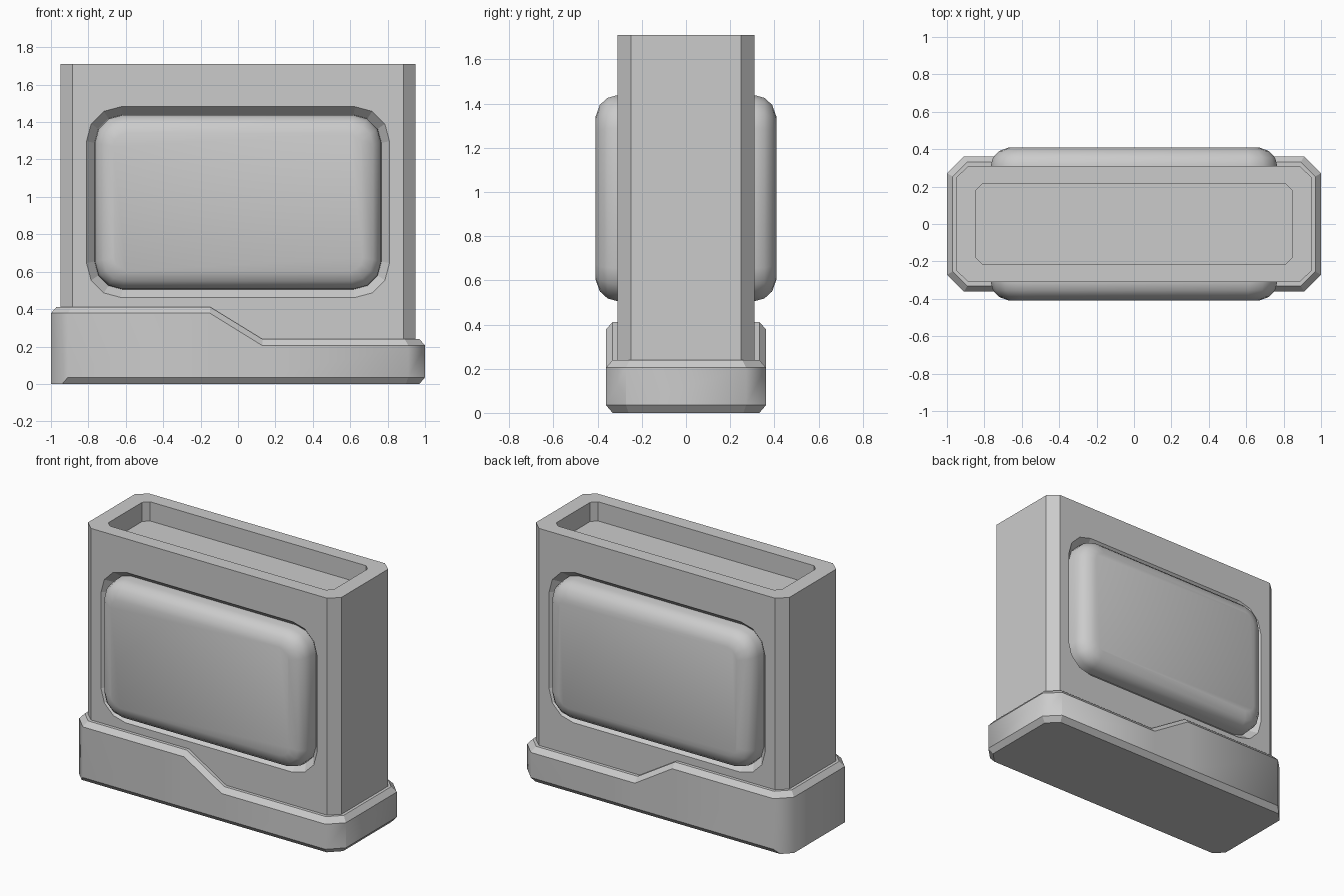
import bpy, bmesh, math
from mathutils import Vector

cube = bpy.data.objects.get("Cube")
if cube:
    bpy.data.objects.remove(cube, do_unlink=True)

grey = bpy.data.materials.new("light grey")
grey.use_nodes = True
colour = (0.6, 0.6, 0.6, 1)
grey.diffuse_color = colour
grey.node_tree.nodes["Principled BSDF"].inputs["Base Color"].default_value = colour


def rounded(w, h, rx, ry, seg):
    """Outline of a rectangle with half sizes w, h and cut or round corners."""
    pts = []
    for quarter, (sx, sy) in enumerate([(1, 1), (-1, 1), (-1, -1), (1, -1)]):
        for i in range(seg + 1):
            a = (quarter + i / seg) * math.pi / 2
            pts.append((sx * (w - rx) + rx * math.cos(a), sy * (h - ry) + ry * math.sin(a)))
    return pts


def loft(name, loops, cap_last=True):
    """Skin a stack of matching loops into a closed solid."""
    bm = bmesh.new()
    rings = [[bm.verts.new(p) for p in loop] for loop in loops]
    for a, b in zip(rings, rings[1:]):
        for i in range(len(a)):
            j = (i + 1) % len(a)
            bm.faces.new((a[i], a[j], b[j], b[i]))
    bm.faces.new(rings[0])
    if cap_last:
        bm.faces.new(rings[-1])
    bmesh.ops.recalc_face_normals(bm, faces=bm.faces)
    mesh = bpy.data.meshes.new(name)
    bm.to_mesh(mesh)
    bm.free()
    obj = bpy.data.objects.new(name, mesh)
    bpy.context.collection.objects.link(obj)
    mesh.materials.append(grey)
    return obj


def flat(outline, z):
    return [(x, y, z) for x, y in outline]


def upright(outline, y, z):
    return [(x, y, z + h) for x, h in outline]


# Main body: chamfered block with an open well in the top
shell = rounded(0.95, 0.31, 0.065, 0.06, 1)
well = rounded(0.845, 0.215, 0.035, 0.035, 1)
body = loft("body", [flat(shell, 0.1), flat(shell, 1.71), flat(well, 1.71), flat(well, 1.58)])

# Sloped recess and cushioned panel on each broad side
MID = 0.972
for side, label in ((-1, "front"), (1, "back")):
    def panel_loop(inset, depth, w=0.767, h=0.467, r=0.15):
        radius = max(r - inset * 0.8, 0.03)
        return upright(rounded(w - inset, h - inset, radius, radius, 3), side * depth, MID)

    cutter = loft(label + "_recess_cutter", [
        panel_loop(0, 0.26),
        panel_loop(-0.043, 0.31),
        panel_loop(-0.043, 0.36)])
    cutter.hide_render = True
    cutter.hide_viewport = True
    mod = body.modifiers.new(label + " recess", "BOOLEAN")
    mod.object = cutter
    mod.operation = "DIFFERENCE"
    mod.solver = "EXACT"

    panel = loft(label + "_panel", [
        panel_loop(0, 0.25), panel_loop(0.002, 0.315), panel_loop(0.013, 0.355),
        panel_loop(0.045, 0.39), panel_loop(0.1, 0.41)])
    for f in panel.data.polygons:
        f.use_smooth = True
    for e in panel.data.edges:
        ends = [panel.data.vertices[v].co for v in e.vertices]
        if all(abs(v.y) < 0.26 for v in ends):
            e.use_edge_sharp = True

# Base collar: high at the right end, stepping down to the left
STEP_A, STEP_B = -0.15, 0.13


def collar_outline(inset):
    w, d, c = 1 - inset, 0.362 - inset, 0.09 - inset * 0.4
    half = [(w, d - c), (w - c, d), (STEP_B, d), (STEP_A, d), (c - w, d), (-w, d - c)]
    return half + [(x, -y) for x, y in reversed(half)]


def rim(inset, high, low):
    return [(x, y, high if x <= STEP_A else low) for x, y in collar_outline(inset)]


base = loft("base_collar", [flat(collar_outline(0), 0), rim(0, 0.378, 0.205), rim(0.03, 0.412, 0.24)],
            cap_last=False)
bm = bmesh.new()
bm.from_mesh(base.data)
bm.verts.ensure_lookup_table()
top = bm.verts[24:36]
for ids in ((0, 1, 2, 9, 10, 11), (2, 3, 8, 9), (3, 4, 5, 6, 7, 8)):
    bm.faces.new([top[i] for i in ids])

# Bevel the lower edge everywhere except around the high end
for nx, ny in ((0, 1), (0, -1), (1, 0), (1, 1), (1, -1)):
    out = Vector((nx, ny, 0)).normalized()
    reach = max(v.co.dot(out) for v in bm.verts)
    normal = (out * 0.035 - Vector((0, 0, 0.03))).normalized()
    geom = bm.verts[:] + bm.edges[:] + bm.faces[:]
    cut = bmesh.ops.bisect_plane(bm, geom=geom, plane_co=out * reach + Vector((0, 0, 0.035)),
                                 plane_no=normal, clear_outer=True)
    edges = [e for e in cut["geom_cut"] if isinstance(e, bmesh.types.BMEdge)]
    bmesh.ops.holes_fill(bm, edges=edges, sides=0)
bmesh.ops.recalc_face_normals(bm, faces=bm.faces)
for f in bm.faces:
    f.smooth = True
# Upright corners blend softly, all other edges stay crisp
for e in bm.edges:
    run = e.verts[1].co - e.verts[0].co
    e.smooth = abs(run.z) > 0.9 * run.length
bm.to_mesh(base.data)
bm.free()
